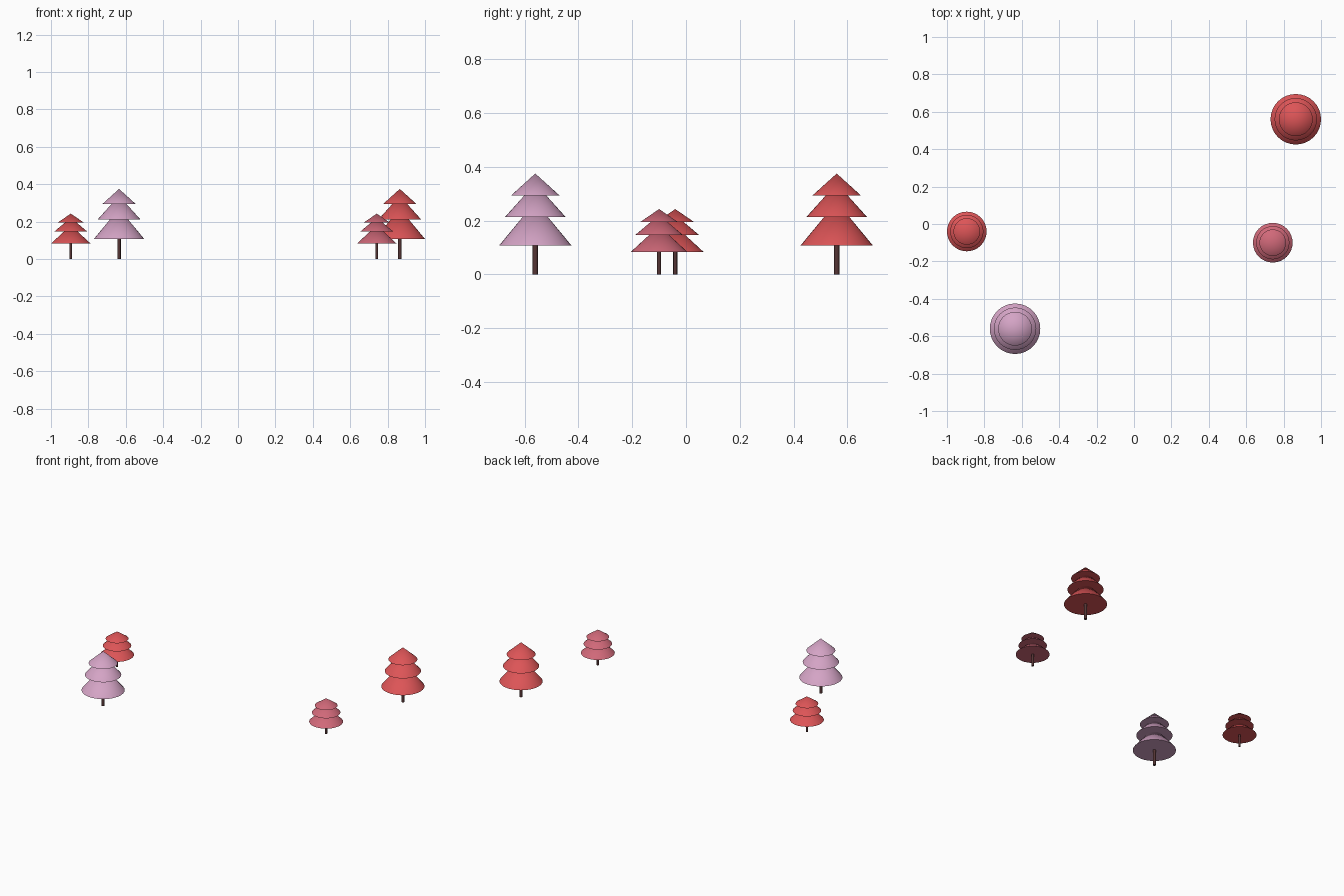
import bpy, math

if "Cube" in bpy.data.objects:
    bpy.data.objects.remove(bpy.data.objects["Cube"])

SIDES = 32

def material(name, rgb):
    m = bpy.data.materials.new(name)
    m.diffuse_color = (*rgb, 1)
    m.use_nodes = True
    m.node_tree.nodes["Principled BSDF"].inputs["Base Color"].default_value = m.diffuse_color
    return m

RED = material("red_leaves", (0.72, 0.09, 0.095))
ROSE = material("rose_leaves", (0.63, 0.14, 0.19))
LILAC = material("lilac_leaves", (0.66, 0.37, 0.56))
BARK = material("bark", (0.09, 0.035, 0.035))

def cone(name, x, y, z, r1, r2, h, mat, sides=SIDES):
    bpy.ops.mesh.primitive_cone_add(vertices=sides, radius1=r1, radius2=r2, depth=h,
                                    location=(x, y, z + h / 2))
    o = bpy.context.object
    o.name = name
    o.data.materials.append(mat)
    bpy.ops.object.shade_smooth_by_angle(angle=math.radians(40))

# Foliage tiers: base height, cone height (shares of foliage height), radius share
TIERS = [("lower", 0.0, 0.61, 1.0), ("middle", 0.395, 0.47, 0.84), ("upper", 0.695, 0.305, 0.67)]

def tree(name, x, y, trunk_h, foliage_h, radius, trunk_r, mat):
    # Trunk
    cone(name + "_trunk", x, y, 0, trunk_r, trunk_r, trunk_h + 0.005, BARK, 16)
    # Three stacked cones
    for tier, base, h, r in TIERS:
        cone(f"{name}_{tier}_foliage", x, y, trunk_h + base * foliage_h,
             radius * r, 0, h * foliage_h, mat)

LARGE = (0.107, 0.268, 0.135, 0.0095)
SMALL = (0.083, 0.160, 0.106, 0.0075)

tree("large_red_tree", 0.865, 0.56, *LARGE, RED)
tree("large_lilac_tree", -0.636, -0.56, *LARGE, LILAC)
tree("small_red_tree", -0.894, -0.04, *SMALL, RED)
tree("small_rose_tree", 0.742, -0.10, *SMALL, ROSE)
